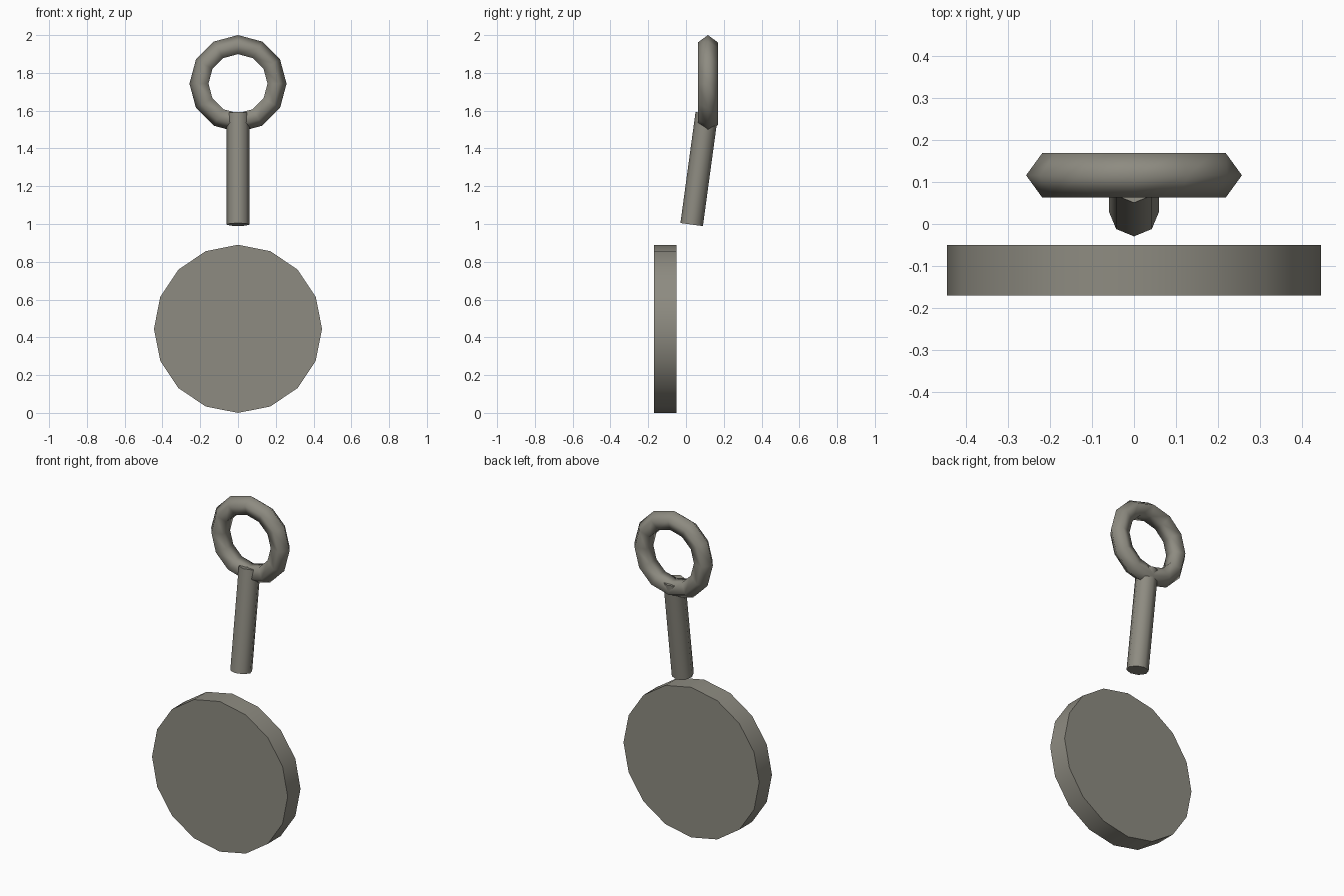
import bpy
import math

if "Cube" in bpy.data.objects:
    bpy.data.objects.remove(bpy.data.objects["Cube"])

metal = bpy.data.materials.new("warm_grey_metal")
metal.diffuse_color = (0.27, 0.26, 0.22, 1.0)
metal.use_nodes = True
metal.node_tree.nodes["Principled BSDF"].inputs["Base Color"].default_value = metal.diffuse_color


def finish(name):
    """Name the active part, colour it and smooth all but its cap edges."""
    ob = bpy.context.object
    ob.name = name
    ob.data.materials.append(metal)
    bpy.ops.object.shade_smooth_by_angle(angle=math.radians(80))
    return ob


# Round disc standing upright, 16 sides
bpy.ops.mesh.primitive_cylinder_add(
    vertices=16, radius=0.445, depth=0.12,
    location=(0, -0.11, 0.445), rotation=(math.pi / 2, 0, 0))
finish("disc")

# Leaning rod, 8 sides, from its lower end to its upper end
y0, z0, y1, z1 = 0.03, 0.997, 0.11, 1.585
bpy.ops.mesh.primitive_cylinder_add(
    vertices=8, radius=0.06, depth=math.hypot(y1 - y0, z1 - z0),
    location=(0, (y0 + y1) / 2, (z0 + z1) / 2),
    rotation=(-math.atan2(y1 - y0, z1 - z0), 0, 0))
finish("rod")

# Ring at the top of the rod, with a five-sided section
bpy.ops.mesh.primitive_torus_add(
    major_segments=12, minor_segments=5,
    major_radius=0.2013, minor_radius=0.0557,
    location=(0, 0.116, 1.743), rotation=(math.pi / 2, 0, 0))
finish("ring")
